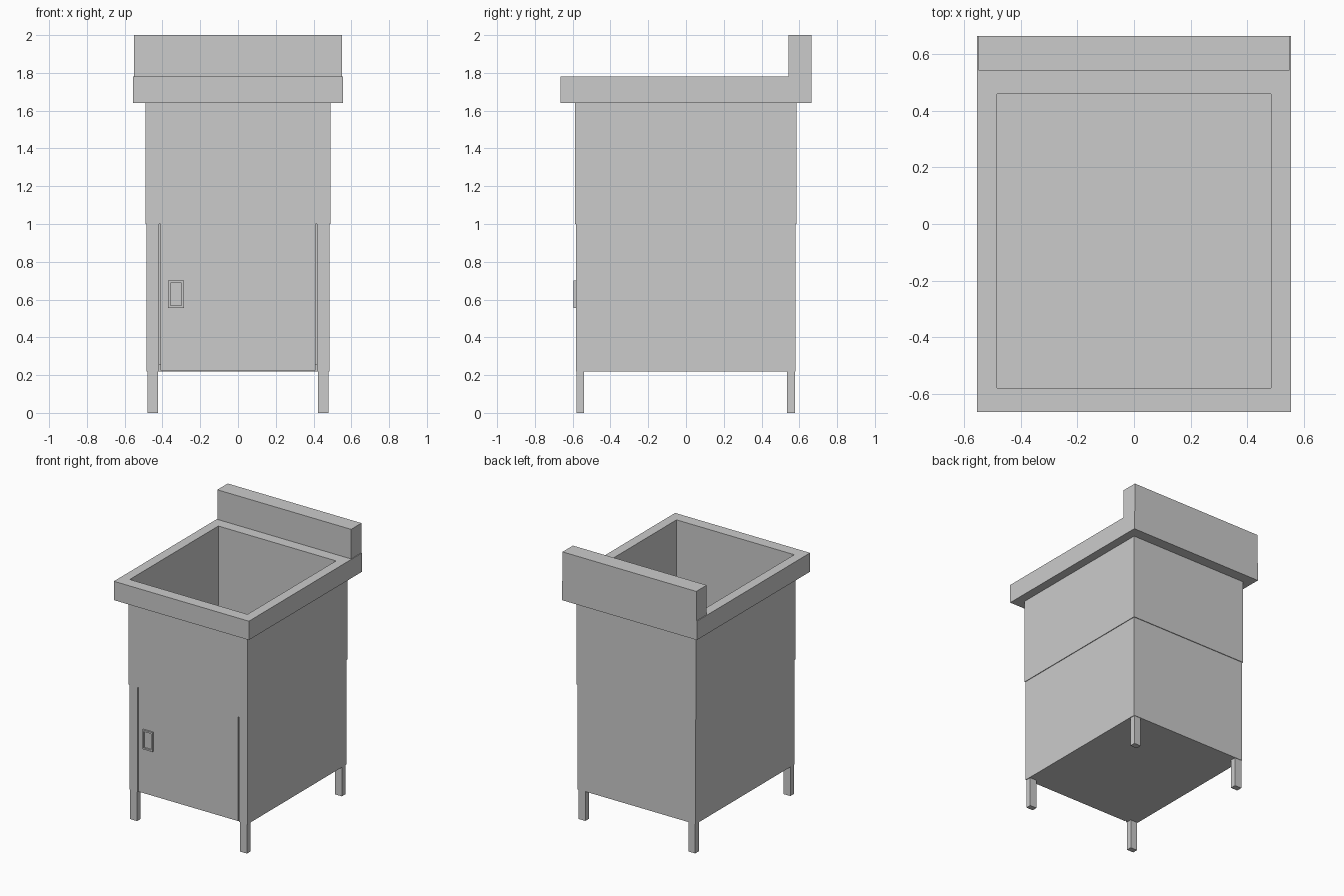
import bpy, bmesh

if "Cube" in bpy.data.objects:
    bpy.data.objects.remove(bpy.data.objects["Cube"])


def finish(name, bm):
    bmesh.ops.recalc_face_normals(bm, faces=bm.faces)
    me = bpy.data.meshes.new(name)
    bm.to_mesh(me)
    bm.free()
    ob = bpy.data.objects.new(name, me)
    bpy.context.collection.objects.link(ob)
    return ob


def loft(name, rings, axis="z"):
    """Closed skin through rectangles (u0, u1, v0, v1, level)."""
    bm = bmesh.new()
    loops = []
    for u0, u1, v0, v1, h in rings:
        corners = [(u0, v0), (u1, v0), (u1, v1), (u0, v1)]
        loops.append([bm.verts.new((u, v, h) if axis == "z" else (u, h, v))
                      for u, v in corners])
    for a, b in zip(loops, loops[1:]):
        for i in range(4):
            j = (i + 1) % 4
            bm.faces.new((a[i], a[j], b[j], b[i]))
    bm.faces.new(loops[0])
    bm.faces.new(loops[-1])
    return finish(name, bm)


def box(name, x0, x1, y0, y1, z0, z1):
    return loft(name, [(x0, x1, y0, y1, z0), (x0, x1, y0, y1, z1)])


# Basin: outer skirt, overhanging rim, then down inside to the floor
body = (-0.49, 0.49, -0.587, 0.585)
rim = (-0.555, 0.555, -0.665, 0.665)
inner = (-0.484, 0.484, -0.58, 0.46)
loft("sink_basin", [body + (1.0,), body + (1.64,), rim + (1.64,),
                    rim + (1.78,), inner + (1.78,), inner + (1.01,)])

# Backsplash along the rear of the rim
box("backsplash", -0.55, 0.55, 0.543, 0.665, 1.78, 2.0)

# Round drain plate on the basin floor
bm = bmesh.new()
bmesh.ops.create_cone(bm, cap_ends=True, segments=48, radius1=0.147,
                      radius2=0.147, depth=0.006)
drain = finish("drain_plate", bm)
drain.location = (-0.193, -0.015, 1.012)

# Lower cabinet: mirrored sides, front stiles and legs
for s, side in ((-1, "left"), (1, "right")):
    def pair(name, x0, x1, *rest):
        box(f"{side}_{name}", *sorted((s * x0, s * x1)), *rest)
    pair("side_panel", 0.475, 0.485, -0.583, 0.58, 0.22, 1.0)
    pair("front_stile", 0.417, 0.485, -0.583, -0.573, 0.22, 1.0)
    pair("front_leg", 0.424, 0.48, -0.58, -0.54, 0, 0.99)
    pair("rear_leg", 0.424, 0.48, 0.534, 0.577, 0, 0.99)

# Cabinet back, floor and door
box("back_panel", -0.485, 0.485, 0.57, 0.58, 0.22, 1.0)
box("cabinet_floor", -0.475, 0.475, -0.57, 0.57, 0.22, 0.26)
box("door", -0.409, 0.409, -0.583, -0.573, 0.224, 1.0)

# Door pull: raised frame around a recessed centre
outer = (-0.37, -0.286, 0.556, 0.70)
recess = (-0.358, -0.298, 0.568, 0.688)
loft("door_pull", [outer + (-0.583,), outer + (-0.596,),
                   recess + (-0.596,), recess + (-0.585,)], axis="y")
